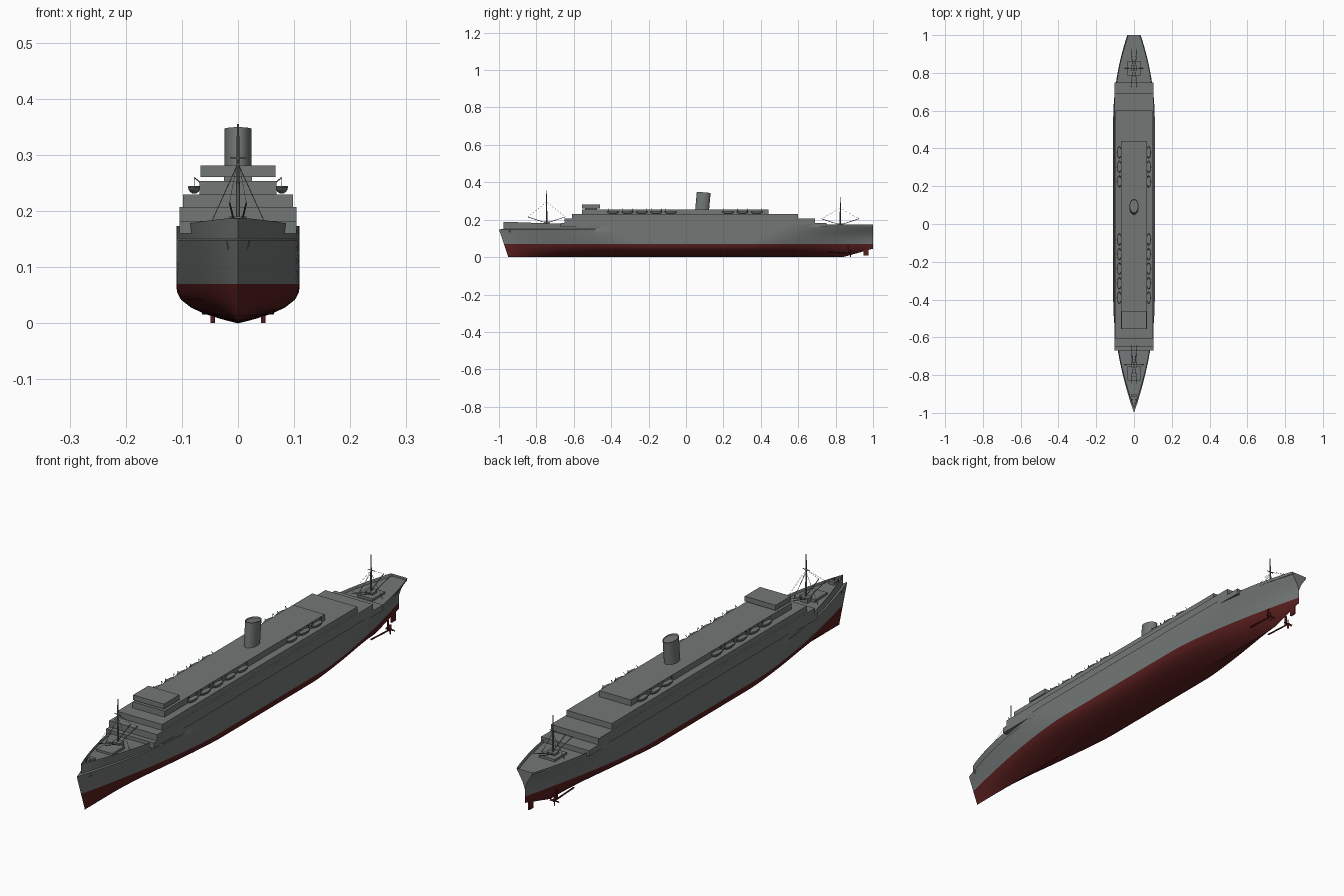
import bpy, bmesh, math
from mathutils import Vector, Matrix

if "Cube" in bpy.data.objects:
    bpy.data.objects.remove(bpy.data.objects["Cube"], do_unlink=True)


def material(name, rgb):
    m = bpy.data.materials.new(name)
    m.use_nodes = True
    m.diffuse_color = (*rgb, 1)
    m.node_tree.nodes["Principled BSDF"].inputs["Base Color"].default_value = (*rgb, 1)
    return m


grey = material("ship grey", (0.17, 0.185, 0.182))
red = material("hull red", (0.1, 0.013, 0.013))


def finish(name, bm, mats, smooth=False):
    bmesh.ops.recalc_face_normals(bm, faces=bm.faces)
    mesh = bpy.data.meshes.new(name)
    bm.to_mesh(mesh)
    bm.free()
    for m in mats:
        mesh.materials.append(m)
    ob = bpy.data.objects.new(name, mesh)
    bpy.context.collection.objects.link(ob)
    if smooth:
        bpy.ops.object.select_all(action='DESELECT')
        ob.select_set(True)
        bpy.context.view_layer.objects.active = ob
        bpy.ops.object.shade_smooth_by_angle(angle=math.radians(35))
    return ob


def box(name, x0, x1, y0, y1, z0, z1, mat=grey):
    bm = bmesh.new()
    size = Matrix.Diagonal((x1 - x0, y1 - y0, z1 - z0, 1))
    mid = Matrix.Translation(((x0 + x1) / 2, (y0 + y1) / 2, (z0 + z1) / 2))
    bmesh.ops.create_cube(bm, size=1, matrix=mid @ size)
    return finish(name, bm, [mat])


def rod(name, a, b, r, r2=None, mat=grey, sides=8):
    a, b = Vector(a), Vector(b)
    turn = (b - a).to_track_quat('Z', 'Y').to_matrix().to_4x4()
    bm = bmesh.new()
    bmesh.ops.create_cone(bm, cap_ends=True, segments=sides, radius1=r,
                          radius2=r if r2 is None else r2, depth=(b - a).length,
                          matrix=Matrix.Translation((a + b) / 2) @ turn)
    return finish(name, bm, [mat], True)


def clamp(v):
    return max(0.0, min(1.0, v))


# Hull: lofted stations with raked stem, rising counter and V transom
WATER = 0.07
KNUCKLE = 0.148


def half_width(y, z, stem, keel):
    h = clamp(z / 0.17)
    f = clamp((z - keel) / (WATER - keel))
    bilge = 1 - (1 - f) ** 2.8
    u = clamp((y - stem) / (0.75 - 0.17 * h))
    bow = 1 - (1 - u) ** (1.2 + 0.8 * h)
    v = clamp((1 - y) / (0.75 - 0.3 * h))
    end = 0.32 * clamp((z - 0.11) / 0.06)
    stern = end + (1 - end) * (1 - (1 - v) ** (1.1 + 0.9 * h))
    return 0.11 * bilge * bow * stern


def station(t):
    y_mid = -0.95 + 1.95 * t
    keel = 0.045 * clamp((y_mid - 0.84) / 0.16)
    top = 0.173 + 0.014 * clamp((-y_mid - 0.5) / 0.4)
    levels = [keel + (WATER - keel) * f for f in (0, .04, .12, .25, .4, .6, .8, 1)]
    levels += [0.1, 0.125, KNUCKLE, 0.15, top]
    side = []
    for z in levels:
        stem = -0.95 - 0.05 * z / KNUCKLE if z <= KNUCKLE else -0.975
        y = stem + (1 - stem) * t
        side.append((half_width(y, z, stem, keel), y, z))
    x, y, z = side[-1]
    side.append((x * 0.95, y, z - 0.01))
    left = [(-x, y, z) for x, y, z in reversed(side[1:])]
    return left + side


bm = bmesh.new()
COUNT = 64
rings = [[bm.verts.new(p) for p in station(i / COUNT)] for i in range(COUNT + 1)]
n = len(rings[0])
for a, b in zip(rings, rings[1:]):
    for i in range(n):
        j = (i + 1) % n
        bm.faces.new((a[i], a[j], b[j], b[i]))
last, m = rings[-1], n // 2
for i in range(1, m - 1):
    bm.faces.new((last[i], last[i + 1], last[n - 2 - i], last[n - 1 - i]))
bm.faces.new((last[m - 1], last[m], last[m + 1]))
bmesh.ops.remove_doubles(bm, verts=bm.verts, dist=0.00005)
for f in bm.faces:
    f.material_index = 1 if f.calc_center_median().z < WATER else 0
finish("hull", bm, [grey, red], True)

# Stepped superstructure decks
for name, w, y0, y1, z0, z1 in (
        ("main_deck", 0.104, -0.67, 0.75, 0.16, 0.182),
        ("promenade_deck", 0.104, -0.65, 0.69, 0.18, 0.207),
        ("upper_deck", 0.098, -0.61, 0.60, 0.2, 0.23),
        ("boat_deck", 0.069, -0.555, 0.44, 0.22, 0.254),
        ("bridge_support", 0.025, -0.54, -0.475, 0.25, 0.264),
        ("bridge", 0.067, -0.555, -0.46, 0.261, 0.281)):
    box(name, -w, w, y0, y1, z0, z1)

# Funnel: raked oval tube
bm = bmesh.new()
bmesh.ops.create_cone(bm, cap_ends=True, segments=32, radius1=1, radius2=1, depth=0.105)
top = [f for f in bm.faces if f.normal.z > 0.9]
bmesh.ops.inset_region(bm, faces=top, thickness=0.08)
for v in top[0].verts:
    v.co.z -= 0.004
bmesh.ops.transform(bm, verts=bm.verts, matrix=Matrix.Translation((0, 0.09, 0.294))
                    @ Matrix.Rotation(-0.09, 4, 'X') @ Matrix.Diagonal((0.024, 0.037, 1, 1)))
finish("funnel", bm, [grey], True)

# Lifeboats with davits
boat_places = [-0.39 + 0.077 * i for i in range(5)] + [0.225 + 0.077 * i for i in range(3)]
for s in (-1, 1):
    for y in boat_places:
        bm = bmesh.new()
        bmesh.ops.create_uvsphere(bm, u_segments=16, v_segments=8, radius=1)
        for v in bm.verts:
            v.co.z = min(v.co.z, 0.15)
        bmesh.ops.transform(bm, verts=bm.verts, matrix=Matrix.Translation((s * 0.078, y, 0.243))
                            @ Matrix.Diagonal((0.011, 0.032, 0.012, 1)))
        finish("lifeboat", bm, [grey], True)
        for end in (-0.026, 0.026):
            rod("davit", (s * 0.066, y + end, 0.25), (s * 0.078, y + end, 0.26), 0.001, sides=6)
            rod("davit_fall", (s * 0.078, y + end, 0.26), (s * 0.078, y + end, 0.242), 0.0007, sides=6)

# Masts with yards, cargo booms, stays and hatches
for name, y, height, foot in (("fore", -0.745, 0.355, 0.17), ("aft", 0.825, 0.322, 0.16)):
    rod(name + "_mast", (0, y, foot), (0, y, height), 0.004, 0.002)
    rod(name + "_yard", (-0.014, y, height - 0.06), (0.014, y, height - 0.06), 0.0015)
    box(name + "_mast_house", -0.016, 0.016, y - 0.014, y + 0.014, foot, foot + 0.02)
    hatch = y - 0.045 if name == "fore" else y
    box(name + "_hatch", -0.034, 0.034, hatch - 0.038, hatch + 0.038, foot, foot + 0.012)
    for s in (-1, 1):
        rod(name + "_stay", (0, y, height - 0.07), (s * 0.052, y, foot), 0.0007, sides=6)
        for d in (-1, 1):
            rod(name + "_boom", (s * 0.008, y + d * 0.012, foot + 0.016),
                (s * 0.015, y + d * 0.1, foot + 0.045), 0.0016, sides=6)
            rod(name + "_boom_wire", (s * 0.015, y + d * 0.1, foot + 0.045),
                (0, y, height - 0.06), 0.0004, sides=6)

# Bow gear and anchors
box("windlass", -0.012, 0.012, -0.915, -0.9, 0.17, 0.188)
for s in (-1, 1):
    rod("capstan", (s * 0.009, -0.93, 0.17), (s * 0.009, -0.93, 0.189), 0.004)
    rod("anchor_shank", (s * 0.019, -0.94, 0.148), (s * 0.017, -0.94, 0.132), 0.0015)
    rod("anchor_fluke", (s * 0.018, -0.949, 0.134), (s * 0.018, -0.931, 0.134), 0.0018)

# Propellers, shafts and rudder
for s in (-1, 1):
    x, y, z = s * 0.045, 0.88, 0.02
    rod("propeller_shaft", (x, 0.76, 0.026), (x, y, z), 0.003, mat=red)
    rod("propeller_hub", (x, y - 0.006, z), (x, y + 0.008, z), 0.005, 0.002, mat=red)
    box("shaft_strut", x - 0.002, x + 0.002, y - 0.018, y - 0.01, z, 0.06, red)
    for k in range(4):
        bm = bmesh.new()
        bmesh.ops.create_cube(bm, size=1, matrix=Matrix.Translation((x, y, z))
                              @ Matrix.Rotation(k * math.pi / 2, 4, 'Y')
                              @ Matrix.Translation((0, 0, 0.01))
                              @ Matrix.Rotation(0.6, 4, 'Z') @ Matrix.Diagonal((0.008, 0.002, 0.018, 1)))
        finish("propeller_blade", bm, [red])
box("rudder", -0.003, 0.003, 0.95, 0.975, 0.008, 0.06, red)
